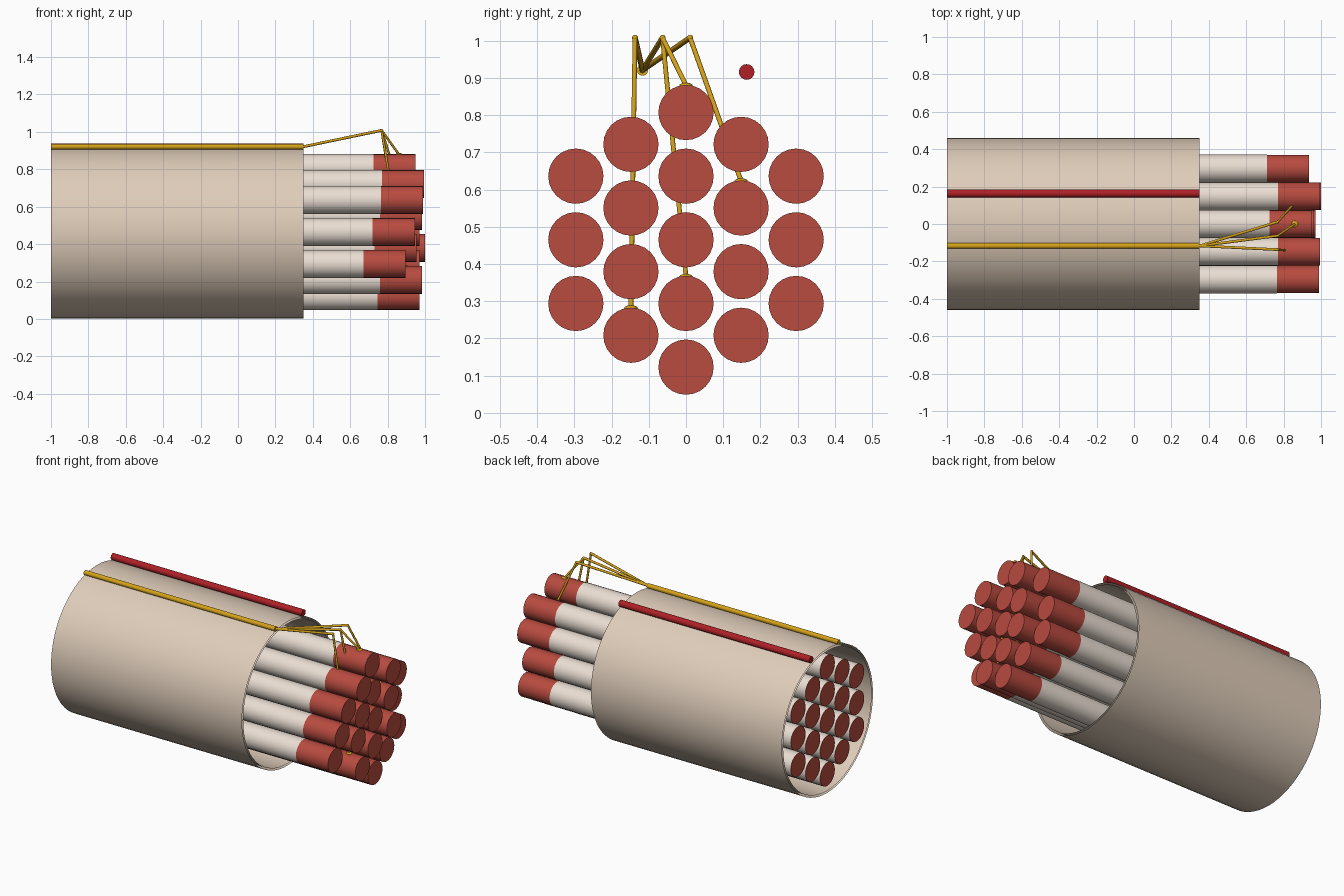
import bpy, bmesh, math
from mathutils import Vector

if "Cube" in bpy.data.objects:
    bpy.data.objects.remove(bpy.data.objects["Cube"])

CZ = 0.463          # height of the cable axis
TIP = 0.225         # length of bare red tip


def mat(name, rgb):
    m = bpy.data.materials.new(name)
    m.diffuse_color = (*rgb, 1)
    m.use_nodes = True
    m.node_tree.nodes["Principled BSDF"].inputs["Base Color"].default_value = m.diffuse_color
    return m


beige = mat("beige", (0.74, 0.61, 0.49))
white = mat("white", (0.82, 0.73, 0.65))
red = mat("copper_red", (0.48, 0.07, 0.05))
wire_red = mat("wire_red", (0.42, 0.015, 0.02))
gold = mat("gold", (0.66, 0.36, 0.01))


def rod(name, a, b, r, m, sides=24, caps=True):
    a, b = Vector(a), Vector(b)
    bm = bmesh.new()
    bmesh.ops.create_cone(bm, cap_ends=caps, segments=sides,
                          radius1=r, radius2=r, depth=(b - a).length)
    me = bpy.data.meshes.new(name)
    bm.to_mesh(me)
    bm.free()
    ob = bpy.data.objects.new(name, me)
    bpy.context.collection.objects.link(ob)
    ob.location = (a + b) / 2
    ob.rotation_euler = (b - a).to_track_quat('Z', 'Y').to_euler()
    finish(ob, m)
    return ob


def finish(ob, m):
    ob.data.materials.append(m)
    bpy.ops.object.select_all(action='DESELECT')
    ob.select_set(True)
    bpy.context.view_layer.objects.active = ob
    bpy.ops.object.shade_smooth_by_angle(angle=math.radians(40))


# thin outer jacket, open at both ends
rod("jacket_outer", (-1, 0, CZ), (0.35, 0, CZ), 0.46, beige, 64, False)
rod("jacket_inner", (-1, 0, CZ), (0.35, 0, CZ), 0.447, beige, 64, False)

# 19 conductors in a hexagonal bundle; front ends per column, top to bottom
DY, DZ = 0.148, 0.171
columns = [
    (-2, [0.99, 0.945, 0.895]),
    (-1, [0.995, 0.985, 0.955, 0.985]),
    (0, [0.95, 0.96, 0.97, 0.97, 0.97]),
    (1, [0.995, 0.98, 1.0, 0.95]),
    (2, [0.935, 0.90, 0.93]),
]
for col, ends in columns:
    for i, end in enumerate(ends):
        y, z = col * DY, CZ + 0.002 + ((len(ends) - 1) / 2 - i) * DZ
        rod("conductor", (-1, y, z), (end, y, z), 0.0742, red)
        rod("insulation", (-1, y, z), (end - TIP, y, z), 0.0755, white, 24, False)

# two wires along the top of the jacket
rod("red_wire", (-1, 0.163, 0.916), (0.35, 0.163, 0.916), 0.021, wire_red, 16)
rod("yellow_wire", (-1, -0.117, 0.921), (0.35, -0.117, 0.921), 0.015, gold, 16)

# sensing leads: fan out from the yellow wire, bend, drop onto tips
for tx, ty, tz in [(0.86, 0, 0.88), (0.89, 0.148, 0.623),
                   (0.87, 0, 0.366), (0.89, -0.148, 0.282)]:
    start, bend = (0.35, -0.117, 0.921), (0.768, -0.063 + ty / 2, 1.008)
    rod("lead_upper", start, bend, 0.0075, gold, 10)
    rod("lead_drop", bend, (tx, ty, tz), 0.0065, gold, 10)
    for nm, p, r in (("lead_bend", bend, 0.008), ("solder_dot", (tx, ty, tz), 0.018)):
        bpy.ops.mesh.primitive_uv_sphere_add(segments=12, ring_count=8, radius=r, location=p)
        ob = bpy.context.object
        ob.name = nm
        if nm == "solder_dot":
            ob.scale.z = 0.4
        finish(ob, gold)
